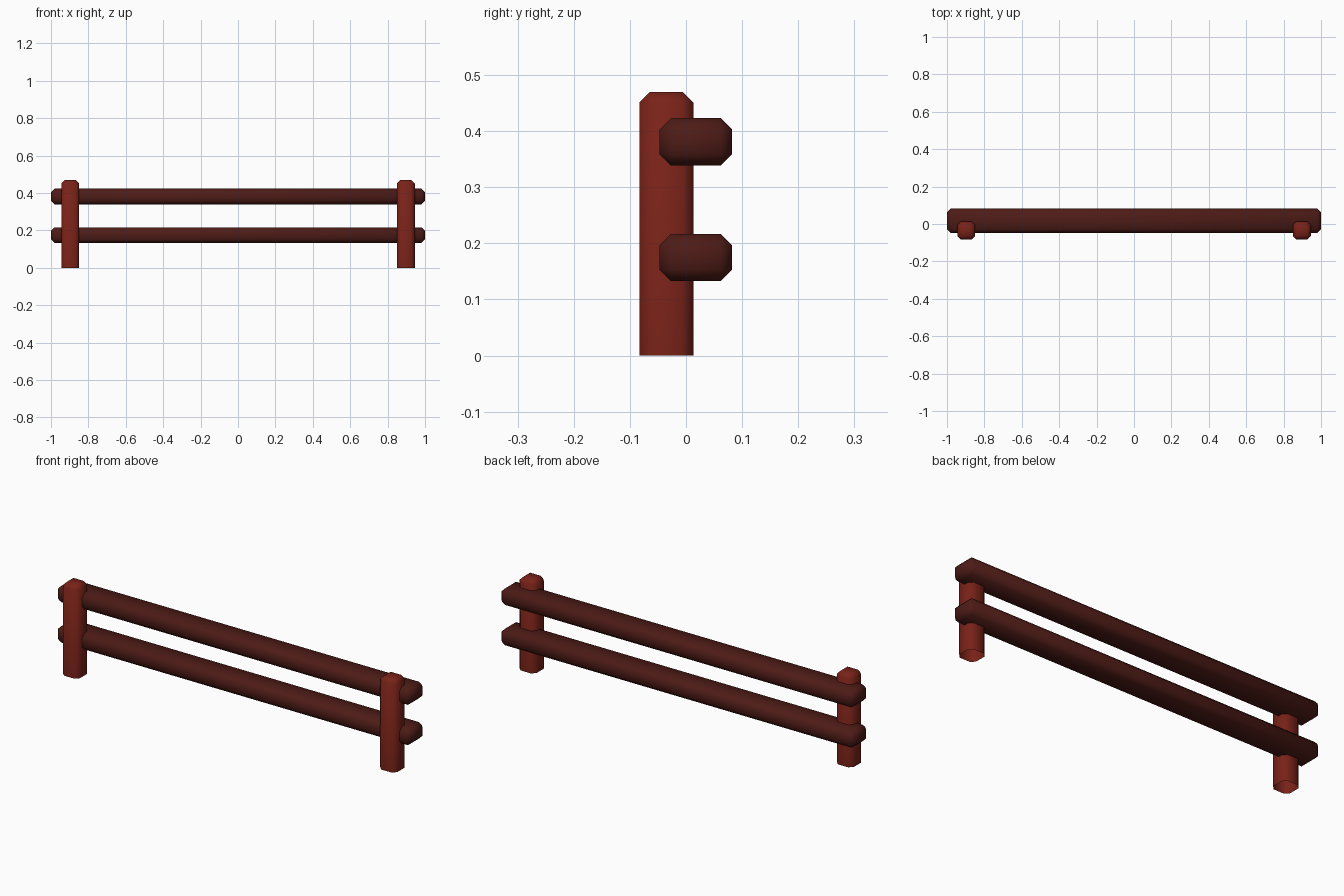
import bpy, bmesh
from mathutils import Matrix, Vector

if "Cube" in bpy.data.objects:
    bpy.data.objects.remove(bpy.data.objects["Cube"])


def material(name, color):
    m = bpy.data.materials.new(name)
    m.diffuse_color = (*color, 1)
    m.use_nodes = True
    m.node_tree.nodes["Principled BSDF"].inputs["Base Color"].default_value = m.diffuse_color
    return m


def beam(name, lo, hi, chamfer, mat, open_bottom=False):
    """Chamfered, smooth-shaded box between two corners."""
    lo, hi = Vector(lo), Vector(hi)
    bm = bmesh.new()
    bmesh.ops.create_cube(bm, size=1, matrix=Matrix.Translation((lo + hi) / 2)
                          @ Matrix.Diagonal((*(hi - lo), 1)))
    if open_bottom:
        bm.normal_update()
        bottom = [f for f in bm.faces if f.normal.z < -0.9]
        bmesh.ops.delete(bm, geom=bottom, context='FACES_ONLY')
    edges = [e for e in bm.edges if not e.is_boundary]
    bmesh.ops.bevel(bm, geom=edges, offset=chamfer, offset_type='OFFSET',
                    segments=1, affect='EDGES', clamp_overlap=True)
    for f in bm.faces:
        f.smooth = True
    me = bpy.data.meshes.new(name)
    bm.to_mesh(me)
    bm.free()
    me.materials.append(mat)
    ob = bpy.data.objects.new(name, me)
    bpy.context.collection.objects.link(ob)
    return ob


post_red = material("post_red", (0.19, 0.016, 0.009))
rail_red = material("rail_red", (0.075, 0.011, 0.008))

# Upright posts, open underneath
for side, x in (("left", -0.897), ("right", 0.897)):
    beam(side + "_post", (x - 0.048, -0.083, 0), (x + 0.048, 0.013, 0.47),
         0.019, post_red, open_bottom=True)

# Horizontal rails behind the posts
for level, z in (("lower", 0.175), ("upper", 0.381)):
    beam(level + "_rail", (-1, -0.047, z - 0.042), (1, 0.082, z + 0.042),
         0.02, rail_red)
